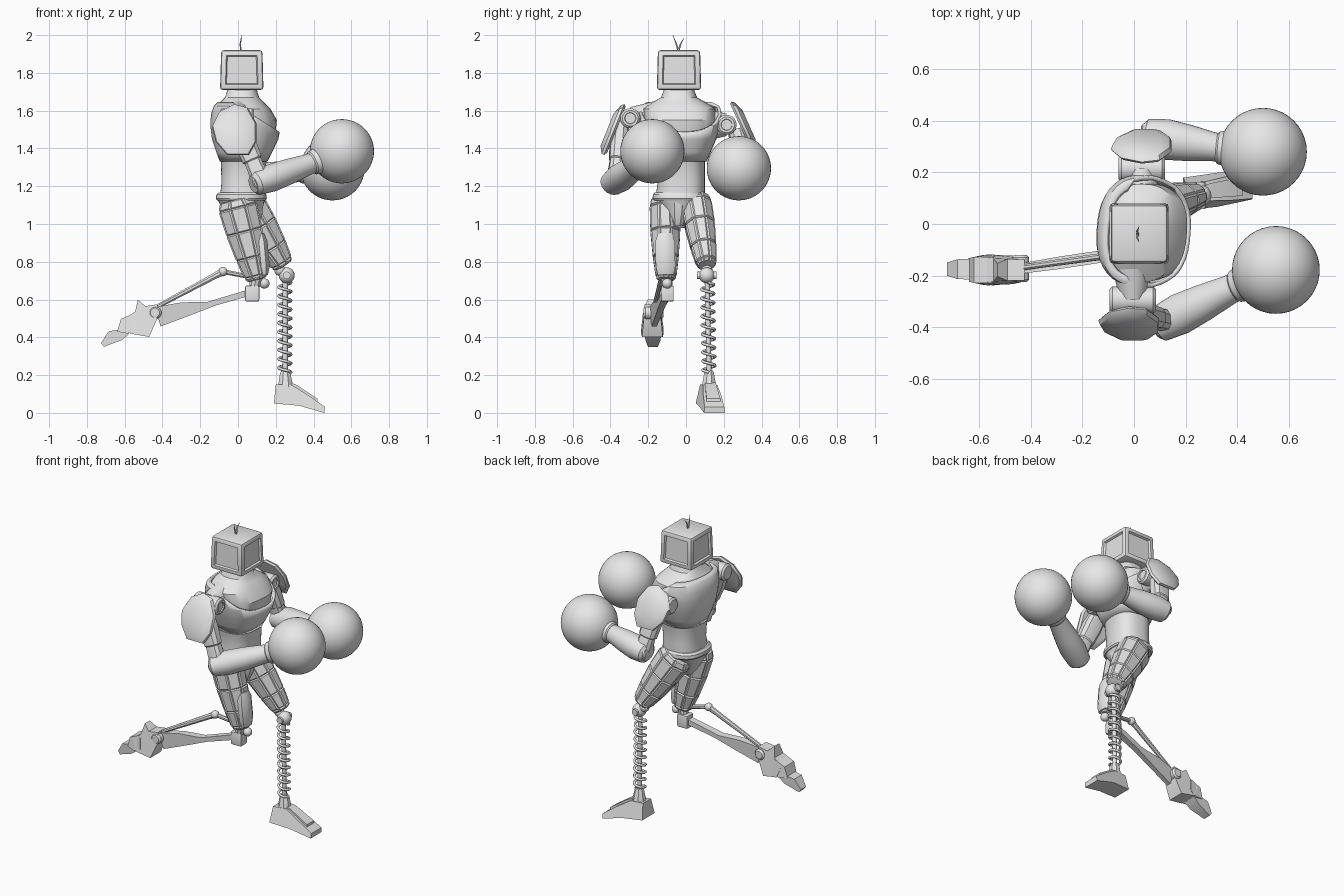
import bpy, bmesh, math
from mathutils import Vector, Matrix

if "Cube" in bpy.data.objects:
    bpy.data.objects.remove(bpy.data.objects["Cube"], do_unlink=True)

grey = bpy.data.materials.new("plain_grey")
grey.use_nodes = True
grey.diffuse_color = (0.8, 0.8, 0.8, 1)
grey.node_tree.nodes["Principled BSDF"].inputs["Base Color"].default_value = (0.8, 0.8, 0.8, 1)
parts = []


def finish(name, bm):
    bmesh.ops.recalc_face_normals(bm, faces=bm.faces)
    mesh = bpy.data.meshes.new(name)
    bm.to_mesh(mesh)
    bm.free()
    mesh.materials.append(grey)
    ob = bpy.data.objects.new(name, mesh)
    bpy.context.collection.objects.link(ob)
    parts.append(ob)
    return ob


def loft_bm(rings, caps=True):
    bm = bmesh.new()
    loops = [[bm.verts.new(p) for p in ring] for ring in rings]
    n = len(loops[0])
    sides = [bm.faces.new((a[i], a[(i + 1) % n], b[(i + 1) % n], b[i]))
             for a, b in zip(loops, loops[1:]) for i in range(n)]
    if caps:
        bm.faces.new(loops[0][::-1])
        bm.faces.new(loops[-1])
    return bm, sides


def oval(n, power=2.0):
    pts = []
    for i in range(n):
        a = math.tau * (i + 0.5) / n
        c, s = math.cos(a), math.sin(a)
        pts.append((math.copysign(abs(c) ** (2 / power), c), math.copysign(abs(s) ** (2 / power), s)))
    return pts


def limb(name, a, b, sections, n=16, panel=0, power=2.0):
    """Tapered part from a to b; sections are (fraction, forward radius, side radius)."""
    a, b = Vector(a), Vector(b)
    d = (b - a).normalized()
    ref = Vector((0, 1, 0)) if abs(d.y) < 0.9 else Vector((0, 0, 1))
    side = (ref - d * ref.dot(d)).normalized()
    fwd = side.cross(d)
    rings = [[a.lerp(b, t) + fwd * (c * rf) + side * (s * rs) for c, s in oval(n, power)]
             for t, rf, rs in sections]
    bm, sides = loft_bm(rings)
    if panel:
        bmesh.ops.recalc_face_normals(bm, faces=bm.faces)
        bmesh.ops.inset_individual(bm, faces=sides, thickness=panel, depth=0.007)
    return finish(name, bm)


def body(name, sections, caps=True, n=40, power=2.5):
    """Upright oval part; sections are (z, centre x, centre y, x radius, y radius)."""
    turn = Matrix.Rotation(math.radians(-5), 3, "Z")
    rings = [[Vector((cx, cy, z)) + turn @ Vector((c * rx, s * ry, 0)) for c, s in oval(n, power)]
             for z, cx, cy, rx, ry in sections]
    return loft_bm(rings, caps)[0]


def ball(name, at, r, seg=24):
    bm = bmesh.new()
    bmesh.ops.create_uvsphere(bm, u_segments=seg, v_segments=seg * 2 // 3, radius=r,
                              matrix=Matrix.Translation(at))
    return finish(name, bm)


def box(name, at, size, bevel=0.01):
    bm = bmesh.new()
    bmesh.ops.create_cube(bm, matrix=Matrix.Translation(at) @ Matrix.Diagonal((*size, 1)))
    bmesh.ops.bevel(bm, geom=bm.edges[:], offset=bevel, segments=2, affect="EDGES", profile=0.6)
    return finish(name, bm)


def prism(name, outline, mid):
    """Side outline of (x, z, half width); mid gives the centre y at x."""
    bm, _ = loft_bm([[(x, mid(x) + s * w, z) for x, z, w in outline] for s in (-1, 1)])
    return finish(name, bm)


# Head: a box with a recessed panel on each side
bm = bmesh.new()
bmesh.ops.create_cube(bm, matrix=Matrix.Translation((0.02, -0.037, 1.815)) @ Matrix.Diagonal((0.23, 0.235, 0.21, 1)))
for v in bm.verts:
    if v.co.z > 1.8:
        v.co.x = 0.02 + (v.co.x - 0.02) * 0.95
        v.co.y = -0.037 + (v.co.y + 0.037) * 0.95
walls = [f for f in bm.faces if abs(f.normal.z) < 0.5]
bmesh.ops.bevel(bm, geom=bm.edges[:], offset=0.014, segments=2, affect="EDGES", profile=0.5)
walls = [f for f in bm.faces if f.calc_area() > 0.02 and abs(f.normal.z) < 0.5]
bmesh.ops.inset_individual(bm, faces=walls, thickness=0.02, depth=0)
bmesh.ops.inset_individual(bm, faces=walls, thickness=0.008, depth=-0.012)
finish("head", bm)
for s, tip in ((-1, 2.0), (1, 1.985)):
    base, bend = Vector((0.015, -0.04, 1.915)), Vector((0.012, -0.04 + s * 0.012, 1.955))
    limb("antenna_lower", base, bend, [(0, 0.005, 0.005), (1, 0.004, 0.004)], 6)
    limb("antenna_tip", bend, (0.02, -0.04 + s * 0.03, tip), [(0, 0.004, 0.004), (1, 0.001, 0.001)], 6)

# Torso core, neck and waist
finish("torso", body("torso", [
    (1.14, 0.025, -0.03, 0.12, 0.13), (1.22, 0.028, -0.025, 0.115, 0.125), (1.34, 0.03, -0.03, 0.12, 0.13),
    (1.44, 0.037, -0.03, 0.155, 0.17), (1.55, 0.04, -0.03, 0.165, 0.19), (1.61, 0.03, -0.035, 0.14, 0.19),
    (1.645, 0.022, -0.037, 0.115, 0.14), (1.67, 0.022, -0.037, 0.09, 0.095), (1.72, 0.022, -0.037, 0.074, 0.076)]))

# Chest shell with a scooped neckline
bm = body("chest_shell", [
    (1.33, 0.03, -0.028, 0.125, 0.137), (1.38, 0.033, -0.028, 0.147, 0.158), (1.45, 0.038, -0.027, 0.175, 0.187),
    (1.52, 0.04, -0.027, 0.185, 0.208), (1.58, 0.036, -0.028, 0.178, 0.218), (1.625, 0.028, -0.032, 0.155, 0.21),
    (1.645, 0.022, -0.035, 0.128, 0.18)], caps=False)
bmesh.ops.bisect_plane(bm, geom=bm.verts[:] + bm.edges[:] + bm.faces[:], plane_co=(0.2, 0, 1.5),
                       plane_no=(0.14, 0, 0.22), clear_outer=True)
shell = finish("chest_shell", bm)
solid = shell.modifiers.new("thickness", "SOLIDIFY")
solid.thickness, solid.offset = 0.016, -1

# Belt, pelvis and front panel
finish("belt", body("belt", [(1.125, 0.018, -0.033, 0.128, 0.137), (1.135, 0.018, -0.033, 0.134, 0.143),
                             (1.155, 0.018, -0.033, 0.132, 0.142), (1.167, 0.02, -0.032, 0.122, 0.132)]))
finish("pelvis", body("pelvis", [(0.98, 0.03, -0.04, 0.05, 0.04), (1.04, 0.025, -0.037, 0.09, 0.06),
                                 (1.13, 0.018, -0.033, 0.125, 0.13)], n=20))
limb("pelvis_front_panel", (0.09, -0.04, 1.12), (0.085, -0.045, 0.99), [(0, 0.05, 0.055), (0.5, 0.045, 0.05), (1, 0.02, 0.03)], 8)

# Arms: hub, domed shoulder plate, upper arm, forearm, cuff and round glove
PLATE = [(0, .14), (.07, .12), (.115, .04), (.115, -.06), (.075, -.13), (-.04, -.13), (-.1, -.06), (-.12, .02), (-.08, .1)]


def arm(label, s, hub, plate, lean, size, elbow, wrist, glove):
    hub, elbow, wrist, glove = map(Vector, (hub, elbow, wrist, glove))
    reach = Vector((0.09, 0, 0))
    limb(label + "_shoulder_hub", hub - reach, hub + reach,
         [(0, .03, .03), (0, .042, .042), (.06, .053, .053), (.94, .053, .053), (1, .042, .042),
          (1, .03, .03), (.96, .028, .028)], 20)
    limb(label + "_shoulder_socket", hub, hub - Vector((0, s * 0.12, 0)), [(0, .05, .06), (1, .08, .09)], 16)
    rings = []
    for k, out in ((0.9, 0), (1, 0.012), (0.95, 0.028), (0.62, 0.05)):
        rings.append([(plate[0] + u * k, plate[1] + s * (out - lean * v * k * size), plate[2] + v * k * size)
                      for u, v in PLATE])
    finish(label + "_shoulder_plate", loft_bm(rings)[0])
    outer = hub + Vector((0, s * 0.05, -0.03))
    limb(label + "_upper_arm", outer, elbow, [(0, .055, .045), (.3, .06, .05), (.62, .055, .045), (.64, .047, .04),
                                              (.85, .05, .045), (1, .045, .045)], 10, power=2.6)
    limb(label + "_elbow", elbow - Vector((0, .055, 0)), elbow + Vector((0, .055, 0)),
         [(0, .04, .04), (.1, .048, .048), (.9, .048, .048), (1, .04, .04)], 16)
    back = elbow - (wrist - elbow) * 0.16
    limb(label + "_forearm", back, wrist, [(0, .045, .05), (.05, .064, .07), (.3, .074, .08), (.6, .068, .071),
                                           (.9, .056, .057), (1, .055, .055)], 20)
    limb(label + "_cuff", wrist - (glove - wrist) * 0.08, glove, [(0, .056, .056), (.04, .064, .064), (.2, .07, .07), (.5, .1, .1)], 24)
    ball(label + "_glove", glove, 0.17, 40)


arm("right", -1, (-0.005, -0.295, 1.56), (-0.018, -0.37, 1.495), 0.4, 1.0,
    (0.125, -0.375, 1.225), (0.40, -0.24, 1.325), (0.55, -0.178, 1.385))
arm("left", 1, (0.03, 0.215, 1.525), (0.03, 0.285, 1.522), 0.45, 0.9,
    (0.075, 0.335, 1.245), (0.335, 0.295, 1.28), (0.50, 0.28, 1.295))

# Panelled thighs
THIGH = [(0, .085, .07), (.1, .105, .08), (.4, .098, .078), (.72, .08, .066), (.95, .06, .052), (1, .045, .04)]
limb("right_thigh", (-0.012, -0.112, 1.13), (0.1, -0.105, 0.705), THIGH, 8, 0.009)
limb("left_thigh", (0.025, 0.05, 1.13), (0.24, 0.11, 0.78), THIGH, 8, 0.009)
limb("right_knee_guard", (0.12, -0.112, 0.95), (0.14, -0.107, 0.73), [(0, .02, .04), (.2, .035, .056), (.8, .035, .056), (1, .02, .045)], 8)

# Left lower leg: knee ball, spring around a rod, ankle and foot
ball("left_knee_ball", (0.258, 0.11, 0.728), 0.042)
ball("left_knee_joint", (0.222, 0.11, 0.755), 0.03)
limb("left_knee_pin", (0.258, 0.058, 0.728), (0.258, 0.162, 0.728), [(0, .02, .02), (1, .02, .02)], 12)
limb("left_spring_rod", (0.25, 0.112, 0.72), (0.25, 0.122, 0.2), [(0, .014, .014), (1, .014, .014)], 12)
curve = bpy.data.curves.new("left_spring", "CURVE")
curve.dimensions, curve.bevel_depth, curve.bevel_resolution = "3D", 0.008, 1
turns, steps = 10, 16
line = curve.splines.new("POLY")
line.points.add(turns * steps)
for i, p in enumerate(line.points):
    a = math.tau * i / steps
    t = i / (turns * steps)
    p.co = (0.248 + 0.033 * math.cos(a), 0.114 + 0.008 * t + 0.033 * math.sin(a), 0.69 - 0.475 * t, 1)
curve.materials.append(grey)
spring = bpy.data.objects.new("left_spring", curve)
bpy.context.collection.objects.link(spring)
limb("left_ankle", (0.25, 0.122, 0.225), (0.252, 0.122, 0.13), [(0, .022, .022), (.15, .03, .028), (1, .045, .043)], 8)


def foot_mid(x):
    return 0.122 + 0.13 * (x - 0.24)


prism("left_foot", [(.2, .15, .042), (.285, .148, .038), (.37, .095, .048), (.46, .032, .052), (.457, 0, .055),
                    (.325, .038, .066), (.19, .05, .064)], foot_mid)
prism("left_instep_plate", [(.28, .16, .026), (.31, .148, .03), (.42, .075, .036), (.42, .05, .036), (.28, .13, .026)], foot_mid)


# Right lower leg: knee block, blade shank, bent strut and trailing foot
def shank_mid(x):
    return -0.107 + 0.15 * x


box("right_knee_block", (0.075, -0.098, 0.632), (0.075, 0.066, 0.085))
limb("right_knee_link", (0.1, -0.105, 0.73), (0.08, -0.1, 0.64), [(0, .035, .035), (1, .026, .026)], 10)
ball("right_knee_ball", (0.14, -0.1, 0.685), 0.027, 16)
prism("right_shank", [(.045, .65, .022), (.045, .615, .022), (-.12, .568, .018), (-.27, .51, .016), (-.41, .458, .014),
                      (-.44, .56, .02), (-.3, .585, .024), (-.16, .588, .024)], shank_mid)
limb("right_strut_upper", (0.09, -0.095, 0.715), (-0.08, -0.12, 0.748), [(0, .012, .012), (1, .014, .012)], 8)
limb("right_strut_lower", (-0.08, -0.12, 0.748), (-0.46, -0.172, 0.545), [(0, .022, .016), (.1, .018, .014), (.9, .012, .012), (1, .015, .015)], 8)
ball("right_strut_joint", (-0.08, -0.12, 0.748), 0.025, 12)
limb("right_ankle", (-0.44, -0.225, 0.53), (-0.44, -0.12, 0.53), [(0, .025, .025), (.1, .035, .035), (.9, .035, .035), (1, .025, .025)], 12)
prism("right_heel", [(-.53, .6, .025), (-.49, .565, .042), (-.425, .575, .04), (-.425, .505, .045), (-.47, .402, .055),
                     (-.57, .42, .06), (-.6, .5, .052), (-.545, .535, .045)], lambda x: -0.178)
prism("right_instep", [(-.545, .53, .05), (-.62, .497, .05), (-.64, .43, .046), (-.585, .42, .058), (-.54, .44, .06)], lambda x: -0.178)
prism("right_toe", [(-.60, .445, .042), (-.685, .432, .038), (-.725, .37, .026), (-.71, .35, .026), (-.615, .385, .04),
                    (-.575, .42, .044)], lambda x: -0.175)

# Smooth the round parts and keep the edges sharp
bpy.ops.object.select_all(action="DESELECT")
for ob in parts:
    ob.select_set(True)
bpy.context.view_layer.objects.active = parts[0]
bpy.ops.object.shade_smooth_by_angle(angle=math.radians(32))
